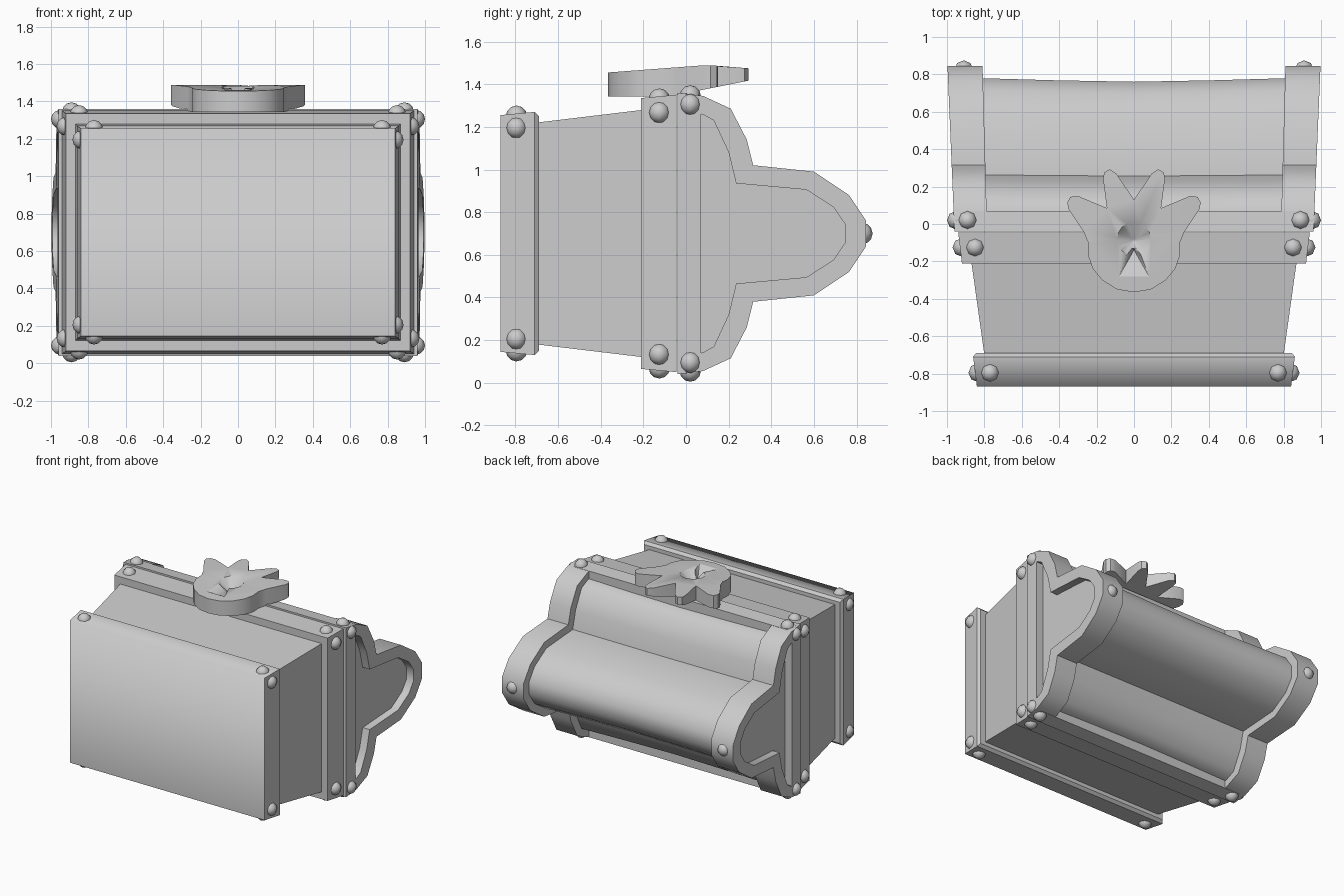
import bpy, bmesh, math
from mathutils import Vector

if "Cube" in bpy.data.objects:
    bpy.data.objects.remove(bpy.data.objects["Cube"])

MID = 0.70  # height of the chest's mirror plane

grey = bpy.data.materials.new("plain_grey")
grey.use_nodes = True
grey.diffuse_color = (0.6, 0.6, 0.6, 1)
grey.node_tree.nodes["Principled BSDF"].inputs["Base Color"].default_value = (0.6, 0.6, 0.6, 1)


def finish(bm, name, angle=50, soft=None):
    """Turn a bmesh into an object, smooth below an edge angle or by a rule."""
    bmesh.ops.recalc_face_normals(bm, faces=bm.faces)
    for f in bm.faces:
        f.smooth = True
    for e in bm.edges:
        e.smooth = e.calc_face_angle(0) < math.radians(angle) or bool(soft and soft(e))
    mesh = bpy.data.meshes.new(name)
    bm.to_mesh(mesh)
    bm.free()
    mesh.materials.append(grey)
    ob = bpy.data.objects.new(name, mesh)
    bpy.context.collection.objects.link(ob)
    return ob


def bridge(bm, a, b):
    for i in range(len(a)):
        j = (i + 1) % len(a)
        bm.faces.new((a[i], a[j], b[j], b[i]))


def loft(rings, cap_start=True, cap_end=True):
    """Skin a row of matching point rings."""
    bm = bmesh.new()
    rows = [[bm.verts.new(p) for p in ring] for ring in rings]
    for a, b in zip(rows, rows[1:]):
        bridge(bm, a, b)
    if cap_start:
        bm.faces.new(rows[0])
    if cap_end:
        bm.faces.new(rows[-1])
    return bm


def tapered_box(name, sections, soft=None):
    """Rectangles (y, half width, half height) skinned along y."""
    signs = ((-1, -1), (1, -1), (1, 1), (-1, 1))
    rings = [[(sx * w, y, MID + sz * h) for sx, sz in signs] for y, w, h in sections]
    return finish(loft(rings), name, 30, soft)


def mirrored(half):
    return half + [(y, -h) for y, h in reversed(half)]


# Base plate, body, rim and lid front strip
tapered_box("base_plate", [(-0.87, 0.84, 0.555), (-0.71, 0.86, 0.57), (-0.69, 0.845, 0.55)],
            lambda e: all(v.co.y < -0.86 and v.co.z > MID for v in e.verts))
tapered_box("chest_body", [(-0.70, 0.80, 0.52), (-0.20, 0.87, 0.58)])
tapered_box("chest_rim", [(-0.21, 0.92, 0.635), (-0.045, 0.94, 0.65)])
tapered_box("lid_strip", [(-0.04, 0.955, 0.66), (0.07, 0.92, 0.648)])

# Lid side caps: stepped arch frame with a recessed panel
outer = mirrored([(-0.04, .66), (0.08, .645), (0.21, .585), (0.285, .44),
                  (0.315, .32), (0.6, .29), (0.765, .18), (0.845, .06)])
inner = mirrored([(0.07, .56), (0.085, .555), (0.13, .53), (0.2, .38),
                  (0.235, .235), (0.565, .205), (0.69, .125), (0.745, .045)])


def side_ring(profile, side, x, lean):
    return [(side * (x + lean * (y + 0.04)), y, MID + h) for y, h in profile]


for side, label in ((1, "left"), (-1, "right")):
    finish(loft([side_ring(outer, side, 0.785, 0.028),
                 side_ring(outer, side, 0.96, 0.042),
                 side_ring(inner, side, 0.96, 0.042),
                 side_ring(inner, side, 0.90, 0.042)]), label + "_lid_cap")

# Lid barrel between the caps, sagging slightly in the middle
barrel = [(i[0] + 0.35 * (o[0] - i[0]), i[1] + 0.35 * (o[1] - i[1]))
          for o, i in zip(outer, inner)]
rings = []
for x, s in ((-0.84, 1), (-0.42, 0.985), (0, 0.975), (0.42, 0.985), (0.84, 1)):
    rings.append([(x, y * s, MID + h * s) for y, h in barrel])
finish(loft(rings), "lid_barrel")


# Rivets
def rivet(name, x, y, z):
    bm = bmesh.new()
    bmesh.ops.create_uvsphere(bm, u_segments=8, v_segments=6, radius=0.05)
    for v in bm.verts:
        v.co += Vector((x, y, z))
    finish(bm, name, 180)


# y, then x and half height on the top faces, then the same on the side faces
bands = {"base": (-0.795, 0.77, 0.55, 0.835, 0.495),
         "rim": (-0.125, 0.85, 0.63, 0.92, 0.567),
         "lid": (0.02, 0.89, 0.645, 0.95, 0.605)}
for band, (y, tx, th, sx, sh) in bands.items():
    for a in (-1, 1):
        for b in (-1, 1):
            rivet(band + "_face_rivet", a * tx, y, MID + b * th)
            rivet(band + "_side_rivet", a * sx, y, MID + b * sh)
for a in (-1, 1):
    rivet("lid_tip_rivet", a * 0.91, 0.825, MID)

# Lock plate: round body with four blunt spikes
half = [(0.09, -0.35), (0.17, -0.30), (0.22, -0.24), (0.245, -0.17), (0.245, -0.10),
        (0.27, -0.04), (0.35, 0.08), (0.357, 0.115), (0.34, 0.145), (0.30, 0.15),
        (0.145, 0.085), (0.165, 0.24), (0.16, 0.275), (0.13, 0.293), (0.095, 0.27)]
outline = [(0, -0.365)] + half + [(0, 0.13)] + [(-x, y) for x, y in reversed(half)]


def plate_top(y):
    return 1.455 + 0.075 * (y + 0.365) if y < 0.1 else 1.49 - 0.08 * (y - 0.1)


def plate_bottom(y):
    return 1.342 + max(0, y + 0.08) * 0.2


lock = finish(loft([[(x, y, plate_bottom(y)) for x, y in outline],
                    [(x, y, plate_top(y)) for x, y in outline]]), "lock_plate", 40)

# Keyhole: a conical dish and a flared slot, both cut out of the plate
dish = [(0.09 * math.cos(t * math.tau / 16), -0.08 + 0.09 * math.sin(t * math.tau / 16))
        for t in range(16)]
slot = [(-0.02, -0.12), (-0.08, -0.28), (0.08, -0.28), (0.02, -0.12)]
for shape, (cx, cy) in ((dish, (0, -0.09)), (slot, (0, -0.14))):
    low = [(cx + 0.1 * (x - cx), cy + 0.1 * (y - cy), 1.39) for x, y in shape]
    mid = [(x, y, plate_top(y)) for x, y in shape]
    high = [(x, y, 1.6) for x, y in shape]
    cutter = finish(loft([low, mid, high]), "keyhole_cutter")
    cutter.hide_render = True
    mod = lock.modifiers.new("keyhole", "BOOLEAN")
    mod.operation = "DIFFERENCE"
    mod.solver = "EXACT"
    mod.object = cutter
    bpy.context.view_layer.objects.active = lock
    bpy.ops.object.modifier_apply(modifier=mod.name)
    bpy.data.objects.remove(cutter)
